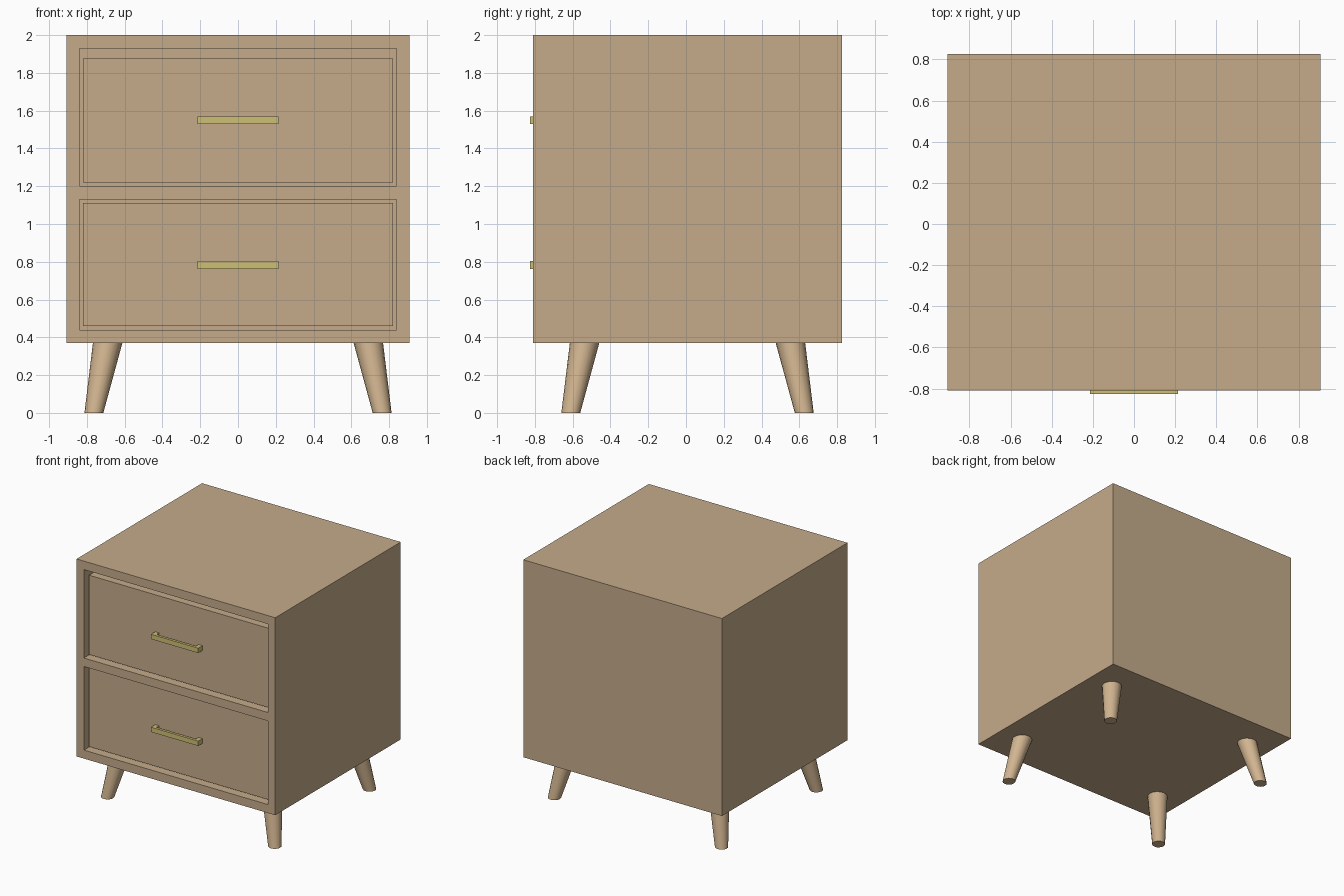
import bpy
import bmesh
import math
from mathutils import Vector

if "Cube" in bpy.data.objects:
    bpy.data.objects.remove(bpy.data.objects["Cube"])


def material(name, color):
    m = bpy.data.materials.new(name)
    m.diffuse_color = color
    m.use_nodes = True
    m.node_tree.nodes["Principled BSDF"].inputs["Base Color"].default_value = m.diffuse_color
    return m


wood = material("wood", (0.56, 0.41, 0.26, 1))
leg_wood = material("leg_wood", (0.64, 0.46, 0.28, 1))
brass = material("brass", (0.62, 0.52, 0.18, 1))


def finish(name, bm, mat):
    bmesh.ops.recalc_face_normals(bm, faces=bm.faces[:])
    mesh = bpy.data.meshes.new(name)
    bm.to_mesh(mesh)
    bm.free()
    obj = bpy.data.objects.new(name, mesh)
    bpy.context.collection.objects.link(obj)
    if mat:
        mesh.materials.append(mat)
    return obj


def box(name, lo, hi, mat=None):
    lo, hi = Vector(lo), Vector(hi)
    bm = bmesh.new()
    bmesh.ops.create_cube(bm, size=1)
    for v in bm.verts:
        v.co = Vector([(lo[i] + hi[i]) / 2 + v.co[i] * (hi[i] - lo[i]) for i in range(3)])
    return finish(name, bm, mat)


def handle(name, z, mat):
    # U-shaped pull: plan profile extruded upward
    w, post, front, bar, back = 0.215, 0.035, -0.827, -0.805, PANEL_Y
    profile = [(-w, front), (w, front), (w, back), (w - post, back),
               (w - post, bar), (post - w, bar), (post - w, back), (-w, back)]
    bm = bmesh.new()
    face = bm.faces.new([bm.verts.new((x, y, z - 0.02)) for x, y in profile])
    out = bmesh.ops.extrude_face_region(bm, geom=[face])
    for v in out["geom"]:
        if isinstance(v, bmesh.types.BMVert):
            v.co.z += 0.04
    return finish(name, bm, mat)


def leg(name, sx, sy):
    # Tapered round leg splayed outward, with level ends
    bm = bmesh.new()
    bmesh.ops.create_cone(bm, cap_ends=True, segments=16,
                          radius1=0.05, radius2=0.078, depth=BASE_Z)
    for v in bm.verts:
        foot = v.co.z < 0
        v.co.x += sx * (0.763 if foot else 0.69)
        v.co.y += sy * (0.618 if foot else 0.545) + 0.008
        v.co.z += BASE_Z / 2
    obj = finish(name, bm, leg_wood)
    bpy.ops.object.select_all(action='DESELECT')
    obj.select_set(True)
    bpy.context.view_layer.objects.active = obj
    bpy.ops.object.shade_smooth_by_angle(angle=math.radians(35))
    return obj


BASE_Z = 0.37
FRONT_Y, BACK_Y = -0.81, 0.827
PANEL_Y = -0.772

# Cabinet body with two drawer openings
cabinet = box("cabinet", (-0.907, FRONT_Y, BASE_Z), (0.907, BACK_Y, 2.0), wood)

# label, opening bottom/top, drawer bottom/top, handle height
drawers = [("upper", 1.20, 1.93, 1.22, 1.875, 1.55),
           ("lower", 0.44, 1.13, 0.46, 1.11, 0.783)]
for label, z0, z1, d0, d1, hz in drawers:
    cutter = box(label + "_opening_cutter", (-0.84, FRONT_Y - 0.1, z0), (0.84, 0.76, z1))
    cutter.hide_render = True
    cutter.hide_set(True)
    cut = cabinet.modifiers.new(label + "_opening", 'BOOLEAN')
    cut.operation = 'DIFFERENCE'
    cut.solver = 'EXACT'
    cut.object = cutter

    # Inset drawer and its pull
    box(label + "_drawer", (-0.82, PANEL_Y, d0), (0.82, 0.74, d1), wood)
    handle(label + "_handle", hz, brass)

# Four splayed legs
for side, sx in (("left", -1), ("right", 1)):
    for end, sy in (("front", -1), ("back", 1)):
        leg(f"{end}_{side}_leg", sx, sy)
